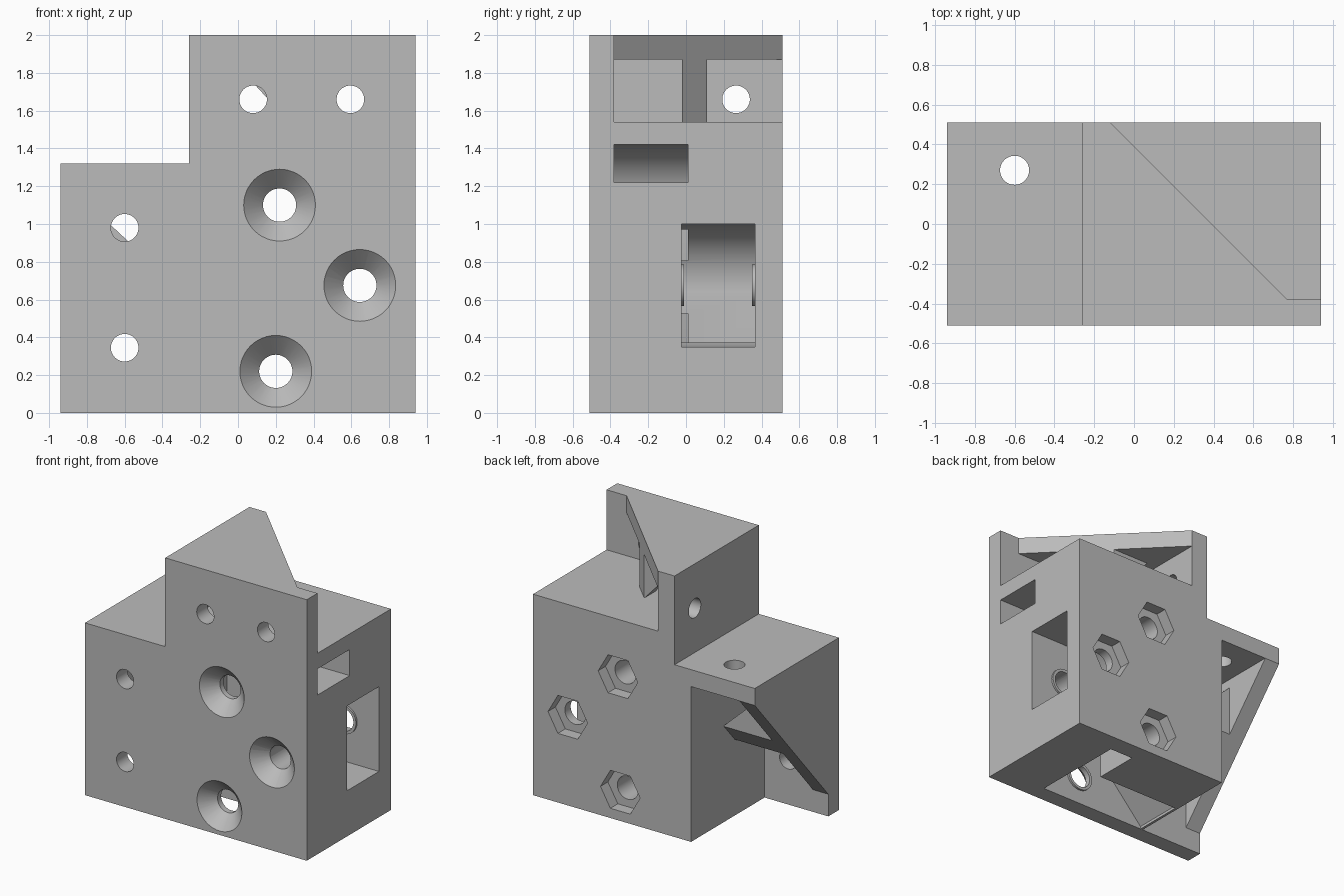
import bpy, bmesh, math
from mathutils import Vector

old = bpy.data.objects.get("Cube")
if old:
    bpy.data.objects.remove(old)

grey = bpy.data.materials.new("plain_grey")
grey.use_nodes = True
grey.diffuse_color = (0.5, 0.5, 0.5, 1)
grey.node_tree.nodes["Principled BSDF"].inputs["Base Color"].default_value = (0.5, 0.5, 0.5, 1)

PLACE = {"x": lambda a, b, t: (t, a, b),
         "y": lambda a, b, t: (a, t, b),
         "z": lambda a, b, t: (a, b, t)}


def loft(name, axis, rings, plane=None):
    """Solid through matching outlines [(points, position on axis), ...]."""
    bm = bmesh.new()
    loops = [[bm.verts.new(PLACE[axis](a, b, t)) for a, b in pts] for pts, t in rings]
    for lo, hi in zip(loops, loops[1:]):
        for i in range(len(lo)):
            j = (i + 1) % len(lo)
            bm.faces.new((lo[i], lo[j], hi[j], hi[i]))
    bm.faces.new(loops[0][::-1])
    bm.faces.new(loops[-1])
    if plane:
        bmesh.ops.bisect_plane(bm, geom=bm.verts[:] + bm.edges[:] + bm.faces[:],
                               plane_co=plane[0], plane_no=plane[1], clear_outer=True)
        bmesh.ops.holes_fill(bm, edges=[e for e in bm.edges if e.is_boundary])
    bmesh.ops.recalc_face_normals(bm, faces=bm.faces[:])
    mesh = bpy.data.meshes.new(name)
    bm.to_mesh(mesh)
    bm.free()
    mesh.materials.append(grey)
    obj = bpy.data.objects.new(name, mesh)
    bpy.context.collection.objects.link(obj)
    return obj


def prism(name, axis, pts, lo, hi, plane=None):
    return loft(name, axis, [(pts, lo), (pts, hi)], plane)


def rect(a, b, c, d):
    return [(a, c), (b, c), (b, d), (a, d)]


def circle(c, r, n=48):
    return [(c[0] + r * math.cos(2 * math.pi * i / n),
             c[1] + r * math.sin(2 * math.pi * i / n)) for i in range(n)]


def combine(base, parts, operation):
    for p in parts:
        m = base.modifiers.new(p.name, "BOOLEAN")
        m.operation, m.solver, m.object = operation, "EXACT", p
    bpy.context.view_layer.update()
    done = base.evaluated_get(bpy.context.evaluated_depsgraph_get())
    mesh = bpy.data.meshes.new_from_object(done)
    base.modifiers.clear()
    base.data = mesh
    for p in parts:
        bpy.data.objects.remove(p)


FRONT, BACK, INNER = -0.51, 0.51, -0.38
UPPER, MIDDLE, LOWER = (0.22, 1.1), (0.645, 0.675), (0.2, 0.22)
PULLEYS = (UPPER, MIDDLE, LOWER)

# Main block, stepped front plate and the two flanges with their gussets
body = prism("pulley_bracket", "y",
             [(-0.4, 0), (0.94, 0), (0.94, 1.54), (-0.26, 1.54), (-0.26, 1.32), (-0.4, 1.32)],
             FRONT, BACK)
parts = [
    prism("front_plate", "y", [(-0.94, 0), (0.94, 0), (0.94, 2), (-0.26, 2),
                               (-0.26, 1.32), (-0.94, 1.32)], FRONT, INNER),
    prism("upright_flange", "x", rect(FRONT, BACK, 1.3, 2), -0.26, -0.12),
    prism("side_flange", "z", rect(-0.94, -0.3, FRONT, BACK), 1.19, 1.32),
    prism("top_gusset", "z", [(-0.26, FRONT), (0.77, FRONT), (0.77, INNER),
                              (-0.12, BACK), (-0.26, BACK)], 1.87, 2),
    prism("side_gusset", "x", [(FRONT, 0.17), (INNER, 0.17), (BACK, 1.19),
                               (BACK, 1.32), (FRONT, 1.32)], -0.94, -0.81),
    # Ribs trimmed along the sloping gusset edges
    prism("top_rib", "y", [(0.28, 1.53), (0.6, 1.53), (0.6, 1.9), (-0.06, 1.9)], -0.02, 0.11,
          (Vector((0.77, INNER, 0)), Vector((1, 1, 0)))),
    prism("side_rib", "y", [(-0.39, 0.73), (-0.39, 0.4), (-0.83, 0.4), (-0.83, 1.14)], -0.02, 0.11,
          (Vector((0, BACK, 1.19)), Vector((0, 1.02, -0.89)))),
]
combine(body, parts, "UNION")

# Pulley chambers with belt slots out of the side and the bottom
near, far = (INNER, 0.01), (-0.025, 0.365)
cuts = [
    prism("upper_chamber", "y", circle(UPPER, 0.32, 64), *near),
    prism("upper_slot", "y", rect(0.22, 1.1, 1.22, 1.42), *near),
    prism("linking_slot", "y", rect(-0.1, 0.1, 0.2, 1.1), *near),
    prism("lower_chamber", "y", circle(LOWER, 0.33, 64), *near),
    prism("bottom_slot", "y", [(-0.38, -0.1), (0.53, -0.1), (0.53, 0.22),
                               (-0.12, 0.3), (-0.38, 0.02)], *near),
    prism("middle_chamber", "y", circle(MIDDLE, 0.325, 64), *far),
    prism("middle_opening", "y", rect(0.645, 1.1, 0.35, 1), *far),
    prism("middle_slot", "y", rect(0.325, 0.525, -0.1, 0.675), *far),
]
combine(body, cuts, "DIFFERENCE")

# Thin raised rings on the chamber walls
rings = []
for c in PULLEYS:
    lo, hi = far if c == MIDDLE else near
    rings += [prism("front_ring", "y", circle(c, 0.11), lo - 0.02, lo + 0.015),
              prism("back_ring", "y", circle(c, 0.11), hi - 0.015, hi + 0.02)]
combine(body, rings, "UNION")

# Bolt bores with countersinks in front and nut pockets behind
bores = []
for c in PULLEYS:
    bores += [prism("bore", "y", circle(c, 0.088), -0.6, 0.6),
              loft("countersink", "y", [(circle(c, 0.2), FRONT - 0.01),
                                        (circle(c, 0.08), FRONT + 0.11)]),
              prism("nut_pocket", "y", circle(c, 0.168, 6), 0.42, 0.6)]

# Mounting holes through the plates
for c in ((0.08, 1.66), (0.595, 1.66), (-0.6, 0.98), (-0.6, 0.345)):
    bores.append(prism("plate_hole", "y", circle(c, 0.073), -0.6, -0.3))
bores.append(prism("flange_hole", "x", circle((0.265, 1.66), 0.073), -0.4, 0))
bores.append(prism("side_hole", "z", circle((-0.6, 0.27), 0.073), 1.1, 1.5))
combine(body, bores, "DIFFERENCE")

bpy.context.view_layer.objects.active = body
body.select_set(True)
bpy.ops.object.shade_smooth_by_angle(angle=math.radians(30))
